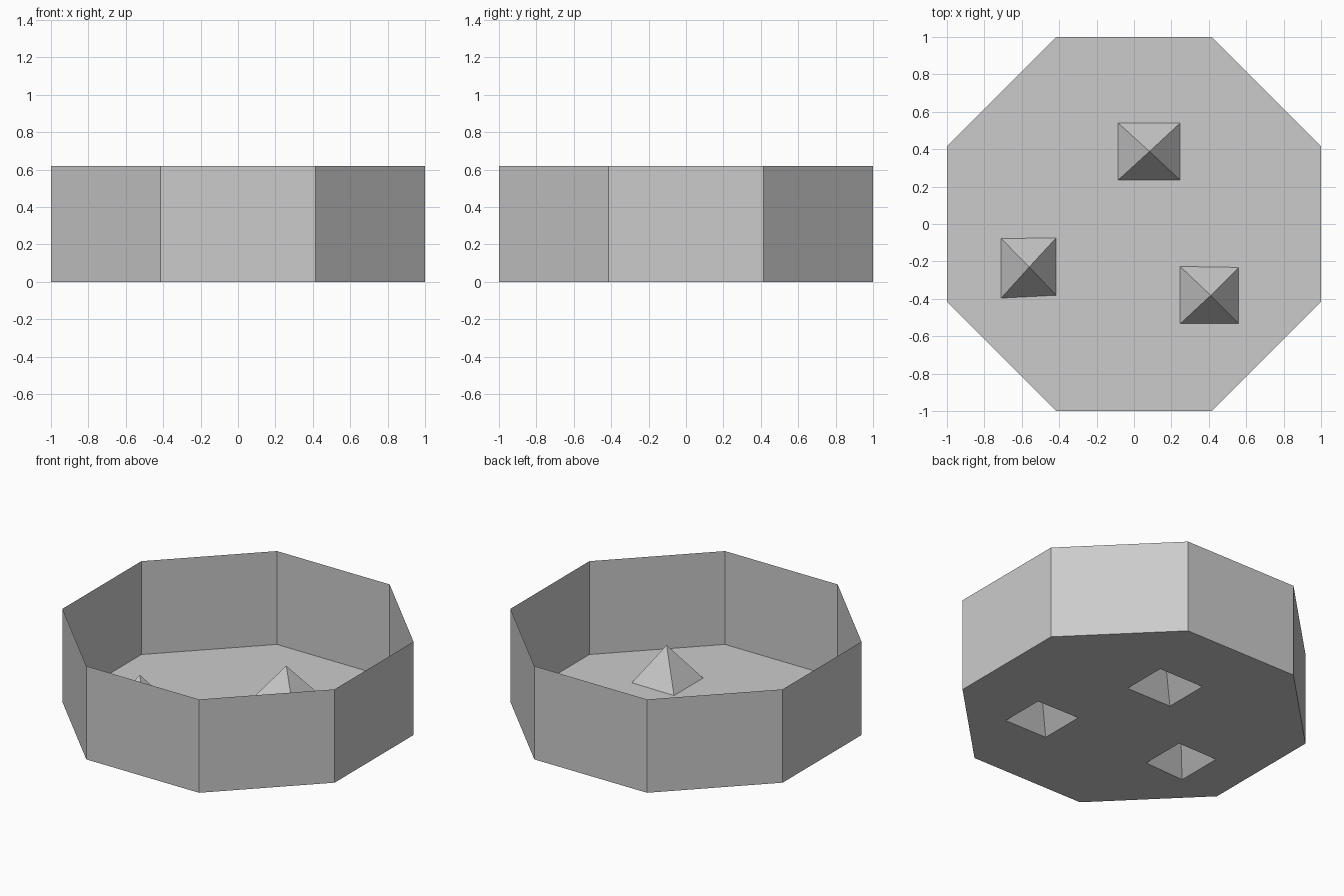
import bpy, bmesh, math
from mathutils import Vector

if "Cube" in bpy.data.objects:
    bpy.data.objects.remove(bpy.data.objects["Cube"])

grey = bpy.data.materials.new("plain grey")
grey.diffuse_color = (0.6, 0.6, 0.6, 1)
grey.use_nodes = True
grey.node_tree.nodes["Principled BSDF"].inputs["Base Color"].default_value = grey.diffuse_color

WALL_HEIGHT = 0.62
RADIUS = 1 / math.cos(math.pi / 8)

# Each spike: base corners counter-clockwise from front left, then apex
SPIKES = [
    ([(-0.085, 0.235), (0.247, 0.235), (0.247, 0.54), (-0.085, 0.54)], (0.083, 0.388, 0.225)),
    ([(0.247, -0.533), (0.56, -0.533), (0.56, -0.232), (0.247, -0.227)], (0.41, -0.382, 0.233)),
    ([(-0.71, -0.396), (-0.416, -0.381), (-0.416, -0.074), (-0.71, -0.078)], (-0.56, -0.23, 0.228)),
]


def finish(bm, name):
    mesh = bpy.data.meshes.new(name)
    bm.to_mesh(mesh)
    bm.free()
    mesh.materials.append(grey)
    obj = bpy.data.objects.new(name, mesh)
    bpy.context.collection.objects.link(obj)


def loop(bm, points, z=0):
    verts = [bm.verts.new((x, y, z)) for x, y in points]
    edges = [bm.edges.new((v, verts[i - 1])) for i, v in enumerate(verts)]
    return verts, edges


octagon = [(RADIUS * math.cos(a), RADIUS * math.sin(a))
           for a in (math.radians(22.5 + 45 * i) for i in range(8))]

# Floor with an opening under each hollow spike
bm = bmesh.new()
edges = loop(bm, octagon)[1]
for base, apex in SPIKES:
    edges += loop(bm, base)[1]
bmesh.ops.triangle_fill(bm, use_beauty=True, use_dissolve=False,
                        edges=edges, normal=Vector((0, 0, 1)))
for f in bm.faces:
    f.normal_update()
    if f.normal.z < 0:
        f.normal_flip()
finish(bm, "floor")

# Thin octagonal wall, open at the top
bm = bmesh.new()
low = loop(bm, octagon)[0]
high = loop(bm, octagon, WALL_HEIGHT)[0]
for i in range(8):
    j = (i + 1) % 8
    bm.faces.new((low[i], low[j], high[j], high[i]))
finish(bm, "wall")

# Hollow four-sided spikes
for n, (base, apex) in enumerate(SPIKES, 1):
    bm = bmesh.new()
    corners = loop(bm, base)[0]
    tip = bm.verts.new(apex)
    for i in range(4):
        bm.faces.new((corners[i], corners[(i + 1) % 4], tip))
    finish(bm, f"spike_{n}")
